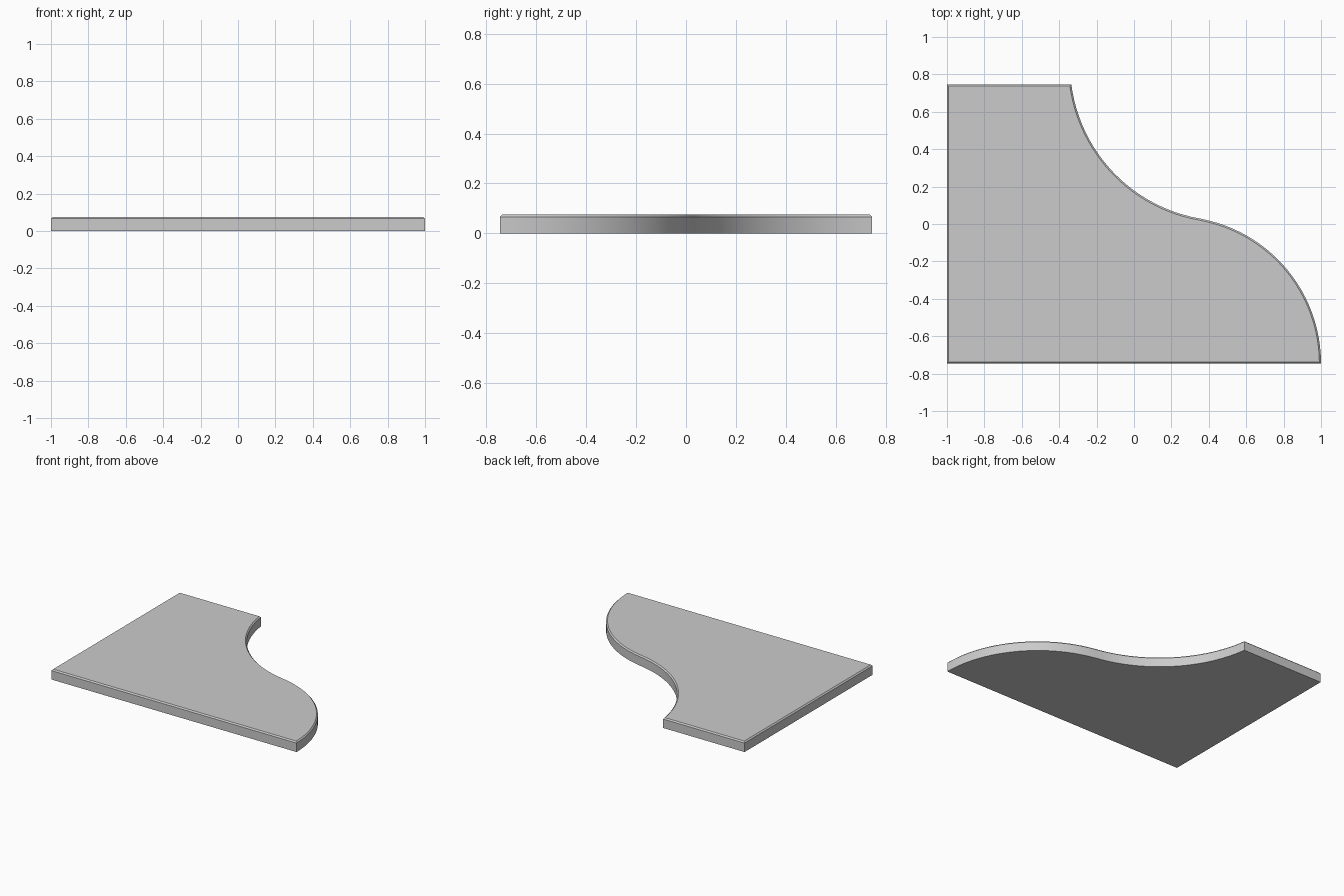
import bpy, bmesh
from math import sin, cos, radians

if "Cube" in bpy.data.objects:
    bpy.data.objects.remove(bpy.data.objects["Cube"])

HALF_Y, HEIGHT, BEVEL = 0.746, 0.075, 0.009


def arc(cx, cy, r, a0, a1, n):
    steps = [radians(a0 + (a1 - a0) * i / n) for i in range(n + 1)]
    return [(cx + r * cos(a), cy + r * sin(a)) for a in steps]


# Outline: straight back, left and front sides, S-curve on the right
convex = arc(0.213, -HALF_Y, 0.787, 0, 80, 24)
concave = arc(0.495, 0.854, 0.837, 260, 187.4, 24)
concave[-1] = (-0.335, HALF_Y)
outline = [(-1, -HALF_Y)] + convex[:-1] + concave + [(-1, HALF_Y)]

# Slab extruded from the outline
bm = bmesh.new()
base = bm.faces.new([bm.verts.new((x, y, 0)) for x, y in outline])
result = bmesh.ops.extrude_face_region(bm, geom=[base], use_keep_orig=True)
top_verts = [v for v in result["geom"] if isinstance(v, bmesh.types.BMVert)]
bmesh.ops.translate(bm, verts=top_verts, vec=(0, 0, HEIGHT))
bmesh.ops.recalc_face_normals(bm, faces=bm.faces)

# Small chamfer around the top rim
rim = [e for e in bm.edges if all(v.co.z > HEIGHT / 2 for v in e.verts)]
bmesh.ops.bevel(bm, geom=rim, offset=BEVEL, offset_type='OFFSET',
                segments=1, profile=0.5, affect='EDGES')
bmesh.ops.recalc_face_normals(bm, faces=bm.faces)

mesh = bpy.data.meshes.new("curved_panel")
bm.to_mesh(mesh)
bm.free()
panel = bpy.data.objects.new("curved_panel", mesh)
bpy.context.collection.objects.link(panel)

# Smooth curve, crisp chamfer and corners
bpy.context.view_layer.objects.active = panel
panel.select_set(True)
bpy.ops.object.shade_smooth_by_angle(angle=radians(30))
